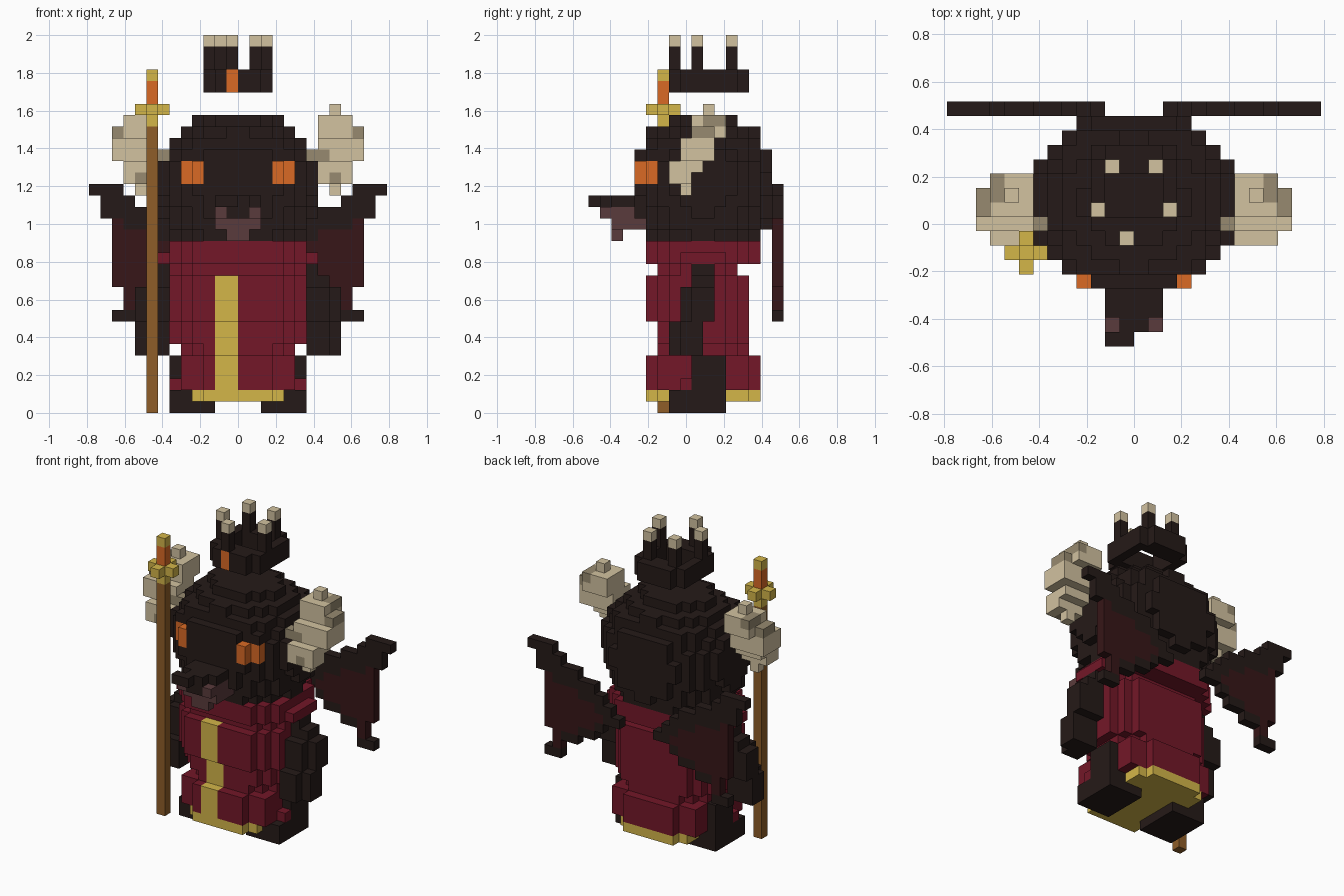
import bpy, bmesh, math

if "Cube" in bpy.data.objects:
    bpy.data.objects.remove(bpy.data.objects["Cube"], do_unlink=True)

V = 2 / 33          # cell size
cells = {}          # (x, y, z) -> (part, colour)


def srgb(h):
    c = [int(h[i:i + 2], 16) / 255 for i in (0, 2, 4)]
    return [v / 12.92 if v < 0.04045 else ((v + 0.055) / 1.055) ** 2.4 for v in c] + [1]


COLOURS = {"dark_fur": "251A18", "robe_red": "731728", "gold": "D4B649", "bone": "D2C2A0",
           "shaded_bone": "978A70", "glowing_orange": "DA6A25", "staff_wood": "8E5D28",
           "muzzle_pink": "5A3B3C", "wing_membrane": "371618"}
mats = {}
for name, code in COLOURS.items():
    m = bpy.data.materials.new(name)
    m.use_nodes = True
    m.diffuse_color = srgb(code)
    bsdf = m.node_tree.nodes["Principled BSDF"]
    bsdf.inputs["Base Color"].default_value = srgb(code)
    bsdf.inputs["Roughness"].default_value = 0.9
    mats[name] = m


def box(part, col, x0, x1, y0, y1, z0, z1):
    for x in range(x0, x1):
        for y in range(y0, y1):
            for z in range(z0, z1):
                cells[x, y, z] = (part, col)


def both(part, col, x0, x1, y0, y1, z0, z1):
    """Box on the left (+x) and its mirror image on the right."""
    box("left_" + part, col, x0, x1, y0, y1, z0, z1)
    box("right_" + part, col, -x1, -x0, y0, y1, z0, z1)


def disc(part, col, a, b, cy, z, limit=13):
    """One elliptical layer of cells, cut off at +-limit in x."""
    for x in range(-limit, limit):
        for y in range(17):
            if ((x + .5) / a) ** 2 + ((y + .5 - cy) / b) ** 2 <= 1:
                cells[x, y, z] = (part, col)


# Robe: stacked oval layers (z0, z1, half width, half depth, centre y, side limit)
for z0, z1, a, b, cy, lim in [(1, 2, 6.3, 5.4, 10, 4), (2, 5, 6.3, 5.4, 10, 5),
                              (5, 6, 5.4, 4.4, 10, 5), (6, 8, 6.4, 4.4, 10, 6),
                              (8, 12, 6.4, 4.85, 9.5, 6), (12, 13, 6.3, 3.9, 9.5, 6),
                              (13, 14, 7.2, 5.4, 10, 7), (14, 15, 6.4, 5.4, 10, 6)]:
    for z in range(z0, z1):
        disc("robe", "gold" if z == 1 else "robe_red", a, b, cy, z, lim)

# Gold stripe down the robe front
for z in range(2, 12):
    front = min(k[1] for k in cells if k[2] == z and k[0] in (-1, 0))
    box("robe", "gold", -2, 0, front, front + 1, z, z + 1)

# Legs and feet, with a fold of robe in front
both("leg", "dark_fur", 2, 6, 7, 12, 0, 2)
both("leg", "dark_fur", 5, 6, 9, 12, 2, 5)
both("robe_fold", "robe_red", 5, 6, 8, 9, 2, 3)

# Arms hanging slightly forward, rounded on the outside
both("arm", "dark_fur", 5, 7, 9, 11, 12, 13)
both("arm", "dark_fur", 6, 8, 9, 11, 11, 12)
both("arm", "dark_fur", 6, 8, 8, 11, 8, 11)
both("arm", "dark_fur", 8, 9, 9, 11, 8, 11)
both("arm", "dark_fur", 6, 8, 7, 10, 5, 8)
both("arm", "dark_fur", 8, 9, 8, 10, 5, 8)

# Head: rounded mass, fuller at the jaw
for z in range(15, 26):
    dz = z + .5 - 20.5
    k = math.sqrt(1 - ((dz if dz > 0 else dz * .7) / 5.8) ** 2)
    disc("head", "dark_fur", 7.2 * k, 6.4 * k, 10, z)

# Eyes under a dark brow
both("eye", "glowing_orange", 3, 4, 4, 6, 20, 22)
both("eye", "glowing_orange", 4, 5, 5, 6, 20, 22)
both("brow", "dark_fur", 3, 5, 5, 6, 22, 23)
for x in (4, -5):
    for z in (20, 21):
        cells.pop((x, 4, z), None)

# Muzzle with dark bridge and nose
box("muzzle", "muzzle_pink", -2, 2, 1, 5, 17, 18)
box("muzzle", "muzzle_pink", -2, 2, 2, 5, 16, 17)
box("muzzle", "muzzle_pink", -1, 1, 2, 3, 15, 16)
box("snout", "dark_fur", -2, 2, 2, 6, 18, 19)
box("snout", "dark_fur", -1, 1, 1, 2, 17, 19)
box("snout", "dark_fur", -2, 0, 0, 1, 18, 19)

# Bone shoulder skulls, leaning forward towards the bottom
for x0, x1, y0, y1, z0, z1 in [(8, 9, 10, 11, 26, 27), (7, 10, 9, 12, 24, 26),
                               (7, 10, 8, 11, 22, 24), (10, 11, 8, 11, 22, 24),
                               (7, 10, 7, 10, 21, 22), (7, 10, 7, 9, 20, 21),
                               (8, 9, 8, 9, 19, 20)]:
    both("skull", "bone", x0, x1, y0, y1, z0, z1)
for x0, x1, y0, y1, z0, z1 in [(6, 7, 8, 9, 22, 23), (10, 11, 9, 11, 24, 25),
                               (9, 10, 10, 12, 25, 26), (7, 8, 8, 9, 22, 23),
                               (8, 9, 7, 8, 20, 21)]:
    both("skull", "shaded_bone", x0, x1, y0, y1, z0, z1)

# Wings: flat membrane framed by dark bone, with a hooked lower tip
TOPS = [14, 15, 16, 17, 17, 18, 18, 19, 20, 20, 20]
for i, top in enumerate(TOPS):
    x = i + 2
    low = {9: 8, 10: 11, 11: 17, 12: 19}.get(x, round(13.2 - i * .6))
    both("wing", "wing_membrane", x, x + 1, 16, 17, low, top)
    if x != 10:
        both("wing", "dark_fur", x, x + 1, 16, 17, low, low + 1)
    both("wing", "dark_fur", x, x + 1, 16, 17, max(low, top - (3 if x > 8 else 2)), top)
both("wing", "dark_fur", 9, 11, 16, 17, 8, 9)

# Staff with gold cross and glowing tip
box("staff", "staff_wood", -8, -7, 6, 7, 0, 25)
box("staff", "gold", -8, -7, 6, 7, 25, 30)
box("staff", "gold", -9, -6, 6, 7, 26, 27)
box("staff", "gold", -8, -7, 5, 8, 26, 27)
box("staff", "glowing_orange", -8, -7, 6, 7, 27, 29)

# Floating crown: ring, gem and five tipped spikes
box("crown", "dark_fur", -2, 2, 7, 14, 28, 30)
box("crown", "dark_fur", -3, 3, 8, 13, 28, 30)
for x in range(-2, 2):
    for y in range(9, 12):
        for z in (28, 29):
            del cells[x, y, z]
for x, y in [(-1, 7), (-3, 9), (2, 9), (-2, 12), (1, 12)]:
    box("crown", "dark_fur", x, x + 1, y, y + 1, 30, 32)
    box("crown", "bone", x, x + 1, y, y + 1, 32, 33)
box("crown", "glowing_orange", -1, 0, 7, 8, 28, 30)

# Turn each part into a mesh of its exposed cell sides
for part in sorted({p for p, _ in cells.values()}):
    mine = {k: c for k, (p, c) in cells.items() if p == part}
    used = sorted(set(mine.values()))
    bm = bmesh.new()
    verts = {}

    def vert(p):
        if p not in verts:
            verts[p] = bm.verts.new((p[0] * V, (p[1] - 8.5) * V, p[2] * V))
        return verts[p]

    for k, col in mine.items():
        for ax in range(3):
            for s in (0, 1):
                n = list(k)
                n[ax] += 2 * s - 1
                if tuple(n) in cells:
                    continue
                u, w = (ax + 1) % 3, (ax + 2) % 3
                quad = []
                for du, dw in ((0, 0), (1, 0), (1, 1), (0, 1)):
                    p = list(k)
                    p[ax] += s
                    p[u] += du
                    p[w] += dw
                    quad.append(vert(tuple(p)))
                f = bm.faces.new(quad if s else quad[::-1])
                f.material_index = used.index(col)
    # Merge flat areas of one colour
    bmesh.ops.dissolve_limit(bm, angle_limit=0.01, verts=bm.verts[:], edges=bm.edges[:],
                             delimit={'MATERIAL'})
    me = bpy.data.meshes.new(part)
    bm.to_mesh(me)
    bm.free()
    for c in used:
        me.materials.append(mats[c])
    bpy.context.scene.collection.objects.link(bpy.data.objects.new(part, me))
